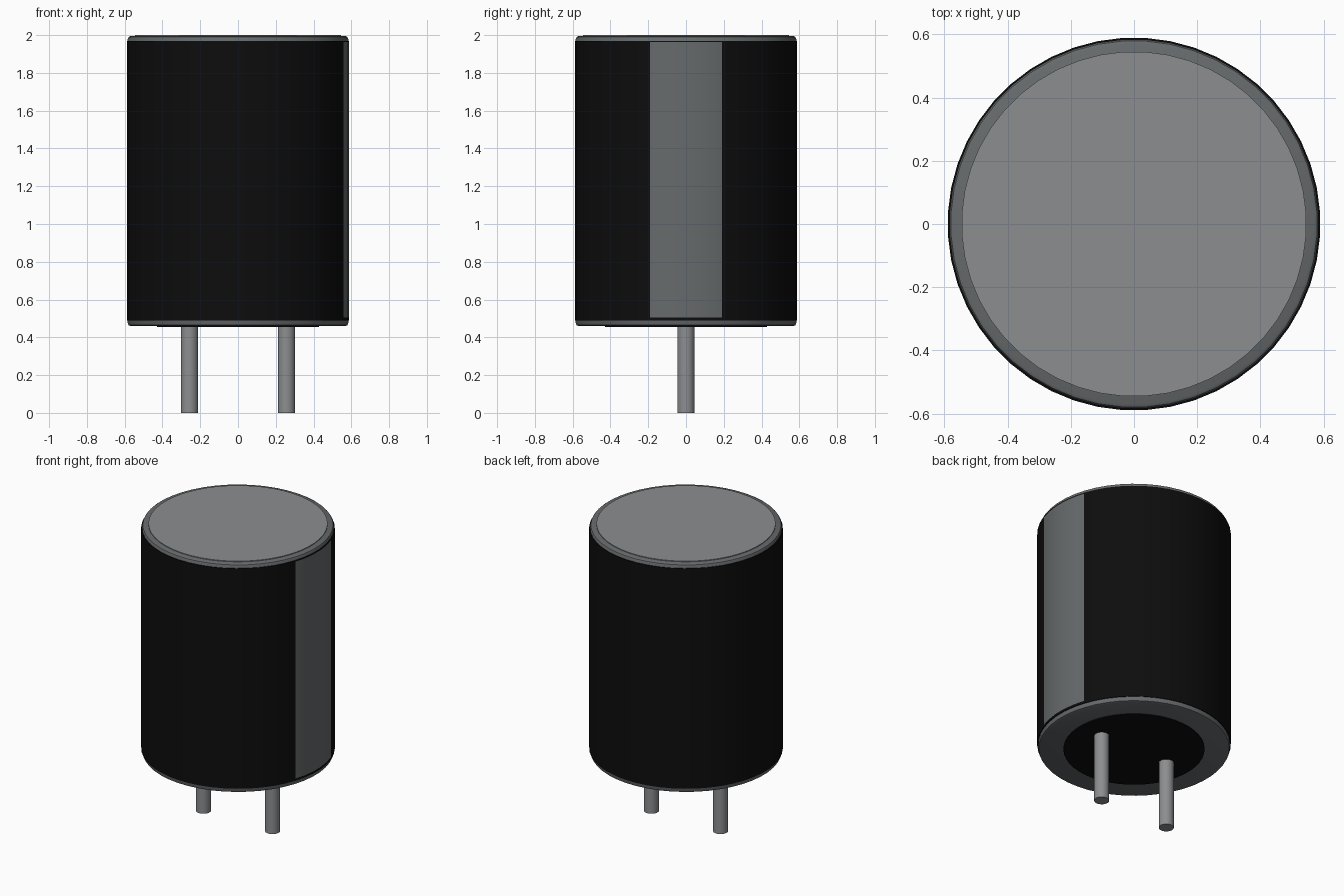
import bpy, bmesh, math

cube = bpy.data.objects.get("Cube")
if cube:
    bpy.data.objects.remove(cube, do_unlink=True)


def material(name, r, g, b):
    mat = bpy.data.materials.new(name)
    mat.use_nodes = True
    mat.diffuse_color = (r, g, b, 1)
    mat.node_tree.nodes["Principled BSDF"].inputs["Base Color"].default_value = (r, g, b, 1)
    return mat


black = material("black", 0.004, 0.004, 0.004)
dark_grey = material("dark grey", 0.135, 0.145, 0.15)
light_grey = material("light grey", 0.26, 0.27, 0.28)


def lathe(name, profile, mats, sides=48, x=0.0, rule=None):
    """Turn a (radius, z) profile about a vertical axis at x."""
    bm = bmesh.new()
    step = math.tau / sides
    rings = []
    for r, z in profile:
        if r == 0:
            rings.append([bm.verts.new((x, 0, z))] * sides)
        else:
            # Half a step of offset centres a face on each axis
            rings.append([bm.verts.new((x + r * math.cos((i + 0.5) * step),
                                        r * math.sin((i + 0.5) * step), z))
                          for i in range(sides)])
    for low, high in zip(rings, rings[1:]):
        for i in range(sides):
            j = (i + 1) % sides
            corners = list(dict.fromkeys((low[i], low[j], high[j], high[i])))
            face = bm.faces.new(corners)
            if rule:
                face.material_index = rule(face.calc_center_median())
    bm.normal_update()
    mesh = bpy.data.meshes.new(name)
    bm.to_mesh(mesh)
    bm.free()
    for mat in mats:
        mesh.materials.append(mat)
    obj = bpy.data.objects.new(name, mesh)
    bpy.context.collection.objects.link(obj)
    bpy.ops.object.select_all(action="DESELECT")
    obj.select_set(True)
    bpy.context.view_layer.objects.active = obj
    bpy.ops.object.shade_smooth_by_angle(angle=math.radians(35))
    return obj


# Can with rolled rims at both ends
lathe("can", [(0, 0.46), (0.57, 0.46), (0.58, 0.464), (0.585, 0.475),
              (0.585, 1.98), (0.58, 1.99), (0.57, 1.995), (0, 1.995)], [dark_grey])

# Lid disc and rubber plug, each standing slightly proud
lathe("lid_disc", [(0.546, 1.99), (0.546, 2.0), (0, 2.0)], [light_grey])
lathe("base_plug", [(0, 0.455), (0.43, 0.455), (0.43, 0.465)], [black])


# Wrapped sleeve with a grey polarity stripe on one side
def stripe(c):
    angle = abs(math.degrees(math.atan2(c.y, c.x)))
    return int(angle < 18 and 0.505 < c.z < 1.963)


lathe("sleeve", [(0.58, 0.49), (0.59, 0.49), (0.59, 0.505),
                 (0.59, 1.963), (0.59, 1.97), (0.58, 1.97)],
      [black, dark_grey], rule=stripe)

# Two connection pins
for side, sign in (("left", 1), ("right", -1)):
    lathe(side + "_pin", [(0, 0), (0.046, 0), (0.046, 0.47)], [light_grey],
          sides=24, x=sign * 0.257)
